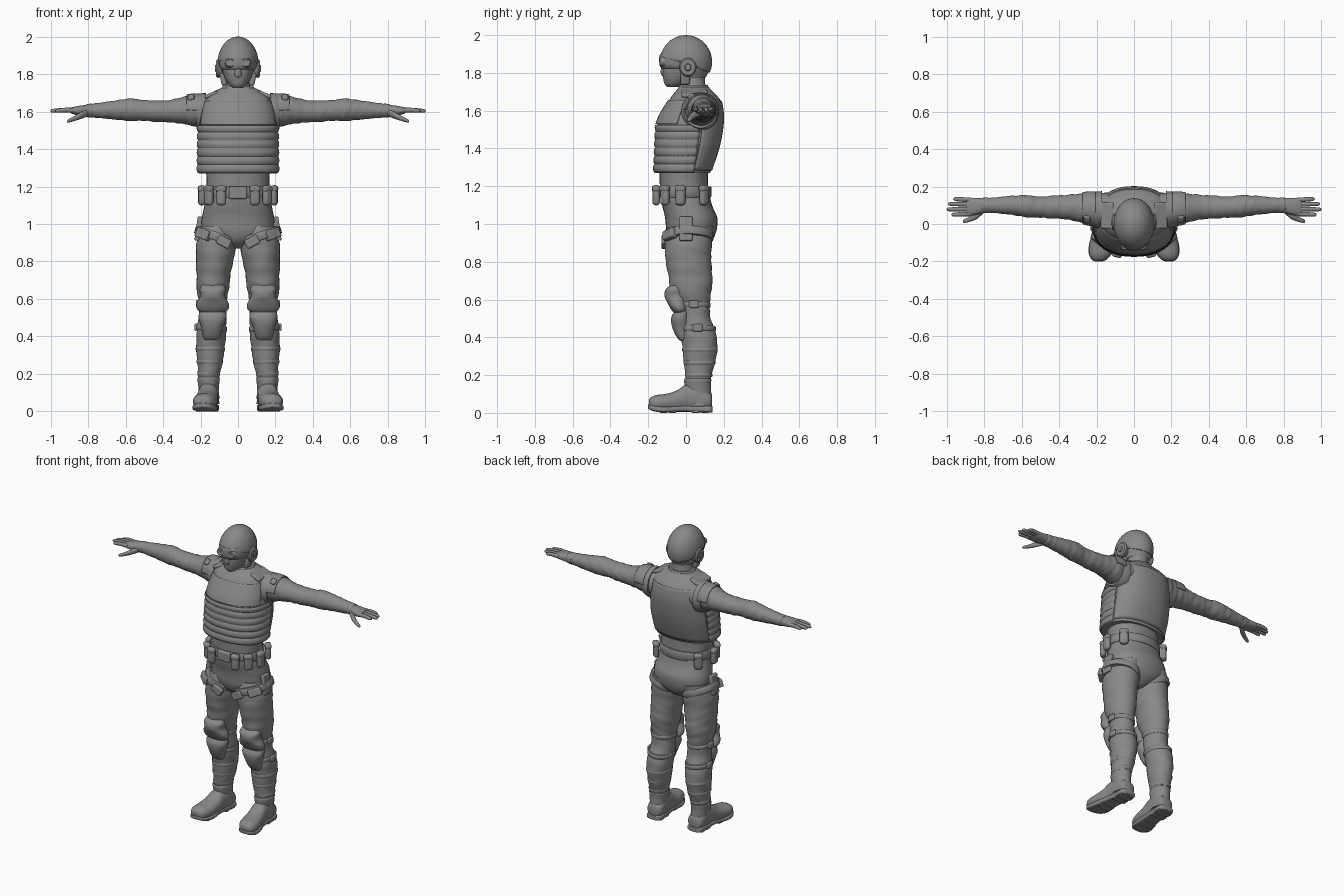
import bpy, bmesh, math
from mathutils import Matrix, Vector

grey = bpy.data.materials.new("dark_grey")
grey.diffuse_color = (.25, .25, .25, 1)


def finish(name, bm, mirror=False, bevel=0, solid=0):
    bmesh.ops.recalc_face_normals(bm, faces=bm.faces)
    me = bpy.data.meshes.new(name)
    bm.to_mesh(me)
    bm.free()
    me.materials.append(grey)
    ob = bpy.data.objects.new(name, me)
    bpy.context.collection.objects.link(ob)
    if solid:
        m = ob.modifiers.new("solid", 'SOLIDIFY')
        m.thickness, m.offset = solid, 0
    if bevel:
        m = ob.modifiers.new("bevel", 'BEVEL')
        m.width, m.segments = bevel, 3
    if mirror:
        ob.modifiers.new("mirror", 'MIRROR')
    return ob


def spline(rings, sub):
    # Catmull-Rom interpolation between cross-sections
    out = []
    for i in range(len(rings) - 1):
        p = [rings[max(0, min(len(rings) - 1, i + k))] for k in (-1, 0, 1, 2)]
        for s in range(sub):
            t = s / sub
            out.append([0.5 * (2 * b + (c - a) * t + (2 * a - 5 * b + 4 * c - d) * t * t
                               + (3 * b - a - 3 * c + d) * t ** 3) for a, b, c, d in zip(*p)])
    return out + [list(rings[-1])]


def loft(name, axis, rings, n=32, sub=4, power=2.0, mirror=False, arc=None,
         fold=0, freq=90, mat=None, solid=0):
    # rings: (position along axis, centre u, centre v, radius u, radius v)
    bm = bmesh.new()
    rows = []
    for t, cu, cv, ru, rv in spline(rings, sub):
        row = []
        for k in range(n):
            a = (math.radians(arc[0] + (arc[1] - arc[0]) * k / (n - 1)) if arc
                 else 2 * math.pi * k / n)
            c, s = math.cos(a), math.sin(a)
            f = 1 + fold * math.sin(freq * t + 2.5 * math.sin(a + 6 * t)) * math.sin(2 * a + 23 * t)
            u = cu + f * ru * math.copysign(abs(c) ** (2 / power), c)
            v = cv + f * rv * math.copysign(abs(s) ** (2 / power), s)
            co = {'X': (t, u, v), 'Y': (u, t, v), 'Z': (u, v, t)}[axis]
            row.append(bm.verts.new(co))
        rows.append(row)
    for a, b in zip(rows, rows[1:]):
        for k in range(n - 1 if arc else n):
            j = (k + 1) % n
            bm.faces.new((a[k], a[j], b[j], b[k]))
    if not arc:
        bm.faces.new(rows[0])
        bm.faces.new(rows[-1])
    if mat:
        bm.transform(mat)
    return finish(name, bm, mirror, solid=solid)


def box(name, loc, size, rot=(0, 0, 0), bevel=0.008, mirror=True):
    bm = bmesh.new()
    bmesh.ops.create_cube(bm, size=1)
    m = Matrix.Translation(loc)
    for ang, ax in zip(rot, 'XYZ'):
        m = m @ Matrix.Rotation(math.radians(ang), 4, ax)
    bm.transform(m @ Matrix.Diagonal((*size, 1)))
    return finish(name, bm, mirror, bevel)


def band(name, loc, rx, ry, h, tilt=0, mirror=True):
    m = Matrix.Translation(loc) @ Matrix.Rotation(math.radians(tilt), 4, 'Y')
    loft(name, 'Z', [(-h / 2, 0, 0, rx - .004, ry - .004), (-h / 2 + .005, 0, 0, rx, ry),
                     (h / 2 - .005, 0, 0, rx, ry), (h / 2, 0, 0, rx - .004, ry - .004)],
         sub=1, mirror=mirror, mat=m)


# Head, mask and neck
loft("head", 'Z', [(1.725, 0, -.07, .025, .03), (1.745, 0, -.055, .05, .06), (1.78, 0, -.032, .07, .09),
                   (1.82, 0, -.012, .084, .112), (1.87, 0, -.005, .092, .12), (1.93, 0, 0, .08, .1)])
loft("face_mask", 'Z', [(1.73, 0, -.072, .03, .032), (1.76, 0, -.063, .056, .055),
                        (1.80, 0, -.058, .068, .067), (1.835, 0, -.06, .07, .064)])
loft("nose", 'Z', [(1.78, 0, -.115, .012, .008), (1.80, 0, -.119, .02, .015), (1.85, 0, -.118, .01, .012)], n=16)
loft("neck", 'Z', [(1.66, 0, .045, .10, .085), (1.71, 0, .04, .082, .075), (1.745, 0, .035, .064, .066),
                   (1.82, 0, .03, .06, .07)], power=2.1)

# Helmet dome cut on a sloping rim
bm = bmesh.new()
bmesh.ops.create_uvsphere(bm, u_segments=40, v_segments=24, radius=1)
bm.transform(Matrix.Translation((0, 0, 1.858)) @ Matrix.Diagonal((.105, .134, .138, 1)))
bmesh.ops.bisect_plane(bm, geom=bm.verts[:] + bm.edges[:] + bm.faces[:], plane_co=(0, -.14, 1.895),
                       plane_no=Vector((0, .33, .94)), clear_inner=True)
finish("helmet", bm, solid=.008)
loft("helmet_nape", 'Z', [(1.775, 0, .02, .075, .085), (1.82, 0, .012, .095, .114), (1.85, 0, .001, .106, .134)],
     arc=(-10, 190))
loft("ear_cup", 'X', [(.085, .01, 1.83, .04, .048), (.108, .01, 1.83, .045, .05), (.117, .01, 1.83, .038, .043),
                      (.118, .01, 1.83, .018, .02), (.123, .01, 1.83, .014, .016)], sub=1, mirror=True)
box("cheek_strap", (.078, -.005, 1.772), (.03, .05, .07), (0, 12, 0), .012)

# Goggles
loft("goggle_frame", 'Z', [(1.828, 0, -.008, .085, .116), (1.842, 0, -.008, .094, .125),
                           (1.88, 0, -.008, .096, .127), (1.897, 0, -.008, .09, .122)],
     arc=(-170, -10), solid=.014)
loft("goggle_lens", 'Y', [(-.139, .04, 1.86, .014, .014), (-.14, .04, 1.86, .019, .018), (-.137, .04, 1.86, .025, .023),
                          (-.11, .042, 1.86, .032, .028)], n=24, sub=1, mirror=True)

# Vest core with front, rib and back armour shells
vest = [(1.27, 0, -.018, .208, .145), (1.35, 0, -.005, .214, .16), (1.45, 0, .008, .214, .172),
        (1.52, 0, .018, .208, .174), (1.58, 0, .03, .2, .166), (1.64, 0, .045, .188, .145),
        (1.68, 0, .045, .172, .118), (1.705, 0, .043, .135, .095), (1.725, 0, .04, .09, .08)]
loft("vest", 'Z', vest, n=48, power=2.3)
ribs = []
for i in range(6):
    z = 1.275 + i * .043
    for dz, g in ((0, -.001), (.008, .004), (.021, .006), (.034, .004)):
        w = (z + dz - 1.27) / .26
        ribs.append((z + dz, 0, -.014 + .03 * w, .213 + g - .003 * w, .153 + .019 * w + g))
loft("front_ribs", 'Z', ribs, n=44, sub=1, power=2.3, arc=(-198, 18), solid=.006)
loft("chest_plate", 'Z', [(1.53, 0, .018, .209, .177), (1.57, 0, .027, .204, .171), (1.62, 0, .04, .194, .155),
                          (1.655, 0, .045, .183, .138)], power=2.3, arc=(-162, -18), solid=.006)
loft("back_plate", 'Z', [(1.285, 0, -.015, .211, .15), (1.4, 0, .003, .218, .17), (1.5, 0, .016, .212, .177),
                         (1.58, 0, .03, .203, .168), (1.65, 0, .045, .185, .142)], power=2.3, arc=(20, 160), solid=.007)
loft("collar", 'Z', [(1.675, 0, .038, .125, .115), (1.705, 0, .04, .105, .09), (1.735, 0, .04, .082, .075)], sub=3)
box("shoulder_strap", (.142, .045, 1.69), (.075, .14, .022), (0, 22, 0), .01)

# Arms
loft("sleeve", 'X', [(.14, .08, 1.6, .085, .085), (.22, .08, 1.605, .086, .086), (.28, .085, 1.607, .078, .075),
                     (.36, .09, 1.602, .065, .06), (.44, .09, 1.602, .061, .057), (.5, .09, 1.606, .056, .055),
                     (.57, .095, 1.61, .059, .06), (.62, .098, 1.609, .054, .055), (.66, .1, 1.608, .05, .05),
                     (.74, .1, 1.606, .042, .041), (.80, .1, 1.605, .037, .033)],
     sub=7, mirror=True, fold=.03, freq=110)
loft("armhole_trim", 'X', [(.17, .075, 1.595, .1, .103), (.2, .075, 1.597, .098, .1), (.222, .078, 1.6, .09, .092)],
     mirror=True)
loft("shoulder_cap", 'X', [(.205, .08, 1.605, .09, .088), (.24, .082, 1.607, .088, .086), (.275, .085, 1.607, .082, .081)],
     arc=(0, 180), mirror=True, solid=.007)
box("shoulder_buckle", (.25, .03, 1.672), (.035, .04, .03), (40, 8, 0))

# Gloved hands
loft("glove_cuff", 'X', [(.775, .1, 1.605, .04, .036), (.785, .1, 1.605, .042, .037),
                         (.805, .1, 1.605, .04, .035), (.812, .1, 1.605, .036, .031)], mirror=True)
loft("palm", 'X', [(.79, .1, 1.605, .036, .031), (.83, .095, 1.605, .043, .028), (.87, .092, 1.605, .047, .022),
                   (.895, .091, 1.606, .045, .014)], power=2.4, mirror=True)
for y, tip, dy in ((.054, .975, -.004), (.08, 1.0, -.002), (.105, .992, .002), (.129, .965, .004)):
    loft("finger", 'X', [(.87, y, 1.606, .0125, .013), (.92, y + dy * .5, 1.608, .012, .0125),
                         (tip - .012, y + dy, 1.604, .01, .01), (tip, y + dy, 1.603, .003, .003)],
         n=12, mirror=True)
loft("thumb", 'X', [(.80, .08, 1.595, .02, .02), (.84, .045, 1.578, .019, .018), (.875, .026, 1.562, .014, .013),
                    (.905, .016, 1.55, .010, .009), (.913, .014, 1.547, .003, .003)], n=16, mirror=True)

# Hips and waist
loft("hips", 'Z', [(.87, 0, .02, .025, .06), (.91, 0, .025, .11, .11), (.96, 0, .028, .185, .132),
                   (1.03, 0, .028, .192, .138), (1.1, 0, .006, .18, .132), (1.19, 0, -.01, .168, .128),
                   (1.29, 0, -.012, .17, .128)], power=2.2, fold=.006)

# Belt with pouches
band("belt", (0, -.008, 1.17), .182, .143, .058, mirror=False)
box("belt_buckle", (0, -.152, 1.167), (.095, .025, .065), mirror=False)
for x, y, turn in ((.09, -.158, 12), (.156, -.112, 45), (.193, -.03, 82), (.16, .095, 135)):
    box("belt_pouch", (x, y, 1.153), (.054, .036, .108), (0, 0, turn), .017)
    box("pouch_flap", (x, y, 1.187), (.057, .04, .036), (0, 0, turn), .014)

# Trouser legs
loft("trouser_leg", 'Z', [(.12, .157, .065, .05, .06), (.18, .157, .065, .056, .066), (.25, .15, .07, .066, .08),
                          (.34, .147, .074, .076, .092), (.42, .142, .066, .079, .093), (.5, .136, .05, .074, .08),
                          (.58, .135, .042, .074, .084), (.62, .135, .033, .08, .098), (.66, .134, .026, .087, .111),
                          (.72, .131, .024, .09, .116), (.8, .125, .014, .099, .12), (.9, .114, .012, .107, .125),
                          (.99, .104, .03, .09, .12)],
     sub=6, mirror=True, fold=.02, freq=75)

# Thigh rig
band("thigh_strap", (.116, .012, .935), .119, .133, .045, -18)
box("thigh_hanger", (.211, 0, .975), (.026, .07, .13), (0, -8, 0))
box("thigh_pouch", (.185, -.085, .945), (.085, .04, .052), (0, -20, 38))
box("inner_thigh_pouch", (.075, -.116, .905), (.075, .03, .05), (0, -28, 0))

# Knee and shin pads
loft("knee_pad", 'Z', [(.525, .135, -.03, .06, .03), (.545, .135, -.034, .084, .043), (.575, .135, -.044, .086, .05),
                       (.615, .135, -.055, .066, .058), (.65, .135, -.06, .07, .05), (.672, .135, -.053, .06, .035),
                       (.682, .135, -.048, .045, .02)], power=2.2, mirror=True)
loft("shin_pad", 'Z', [(.38, .14, -.008, .036, .02), (.40, .14, -.014, .046, .034), (.45, .138, -.025, .058, .047),
                       (.5, .136, -.03, .074, .049), (.54, .135, -.02, .07, .04)], power=2.2, mirror=True)
for z, x, y, rx, ry in ((.57, .136, .042, .08, .088), (.445, .141, .062, .083, .096)):
    band("knee_strap", (x, y, z), rx, ry, .028, -4)
    box("strap_buckle", (x + rx, y, z + .005), (.018, .05, .04))

# Gaiters and boots
for z, x, y, rx, ry in ((.335, .148, .074, .078, .094), (.265, .151, .071, .07, .084), (.2, .156, .067, .061, .072)):
    band("gaiter_strap", (x, y, z), rx, ry, .022)
loft("boot_shaft", 'Z', [(.04, .155, .07, .056, .066), (.1, .156, .068, .053, .066), (.15, .157, .062, .057, .07),
                         (.175, .157, .062, .06, .072), (.183, .157, .062, .055, .067)], mirror=True)
loft("boot_upper", 'Y', [(.137, .154, .06, .035, .035), (.12, .154, .065, .052, .05), (.06, .156, .08, .056, .075),
                         (0, .16, .078, .055, .072), (-.05, .166, .062, .06, .056), (-.11, .174, .055, .064, .045),
                         (-.16, .181, .052, .058, .042), (-.188, .185, .05, .04, .03), (-.196, .186, .05, .02, .016)],
     power=2.2, mirror=True)
loft("boot_sole", 'Y', [(.141, .154, .02, .03, .016), (.125, .154, .02, .053, .018), (.05, .157, .021, .052, .017),
                        (-.03, .164, .023, .054, .016), (-.11, .174, .018, .066, .016), (-.16, .181, .022, .06, .016),
                        (-.19, .186, .03, .04, .014), (-.2, .187, .034, .018, .01)], power=4, mirror=True)
for x, y in ((.155, .1), (.157, .05), (.17, -.07), (.175, -.12)):
    box("boot_tread", (x, y, .008), (.1, .04, .016), bevel=.004)

# Smooth shading with crisp edges
bpy.ops.object.select_all(action='SELECT')
bpy.context.view_layer.objects.active = bpy.context.selected_objects[0]
bpy.ops.object.shade_smooth_by_angle(angle=math.radians(40))
